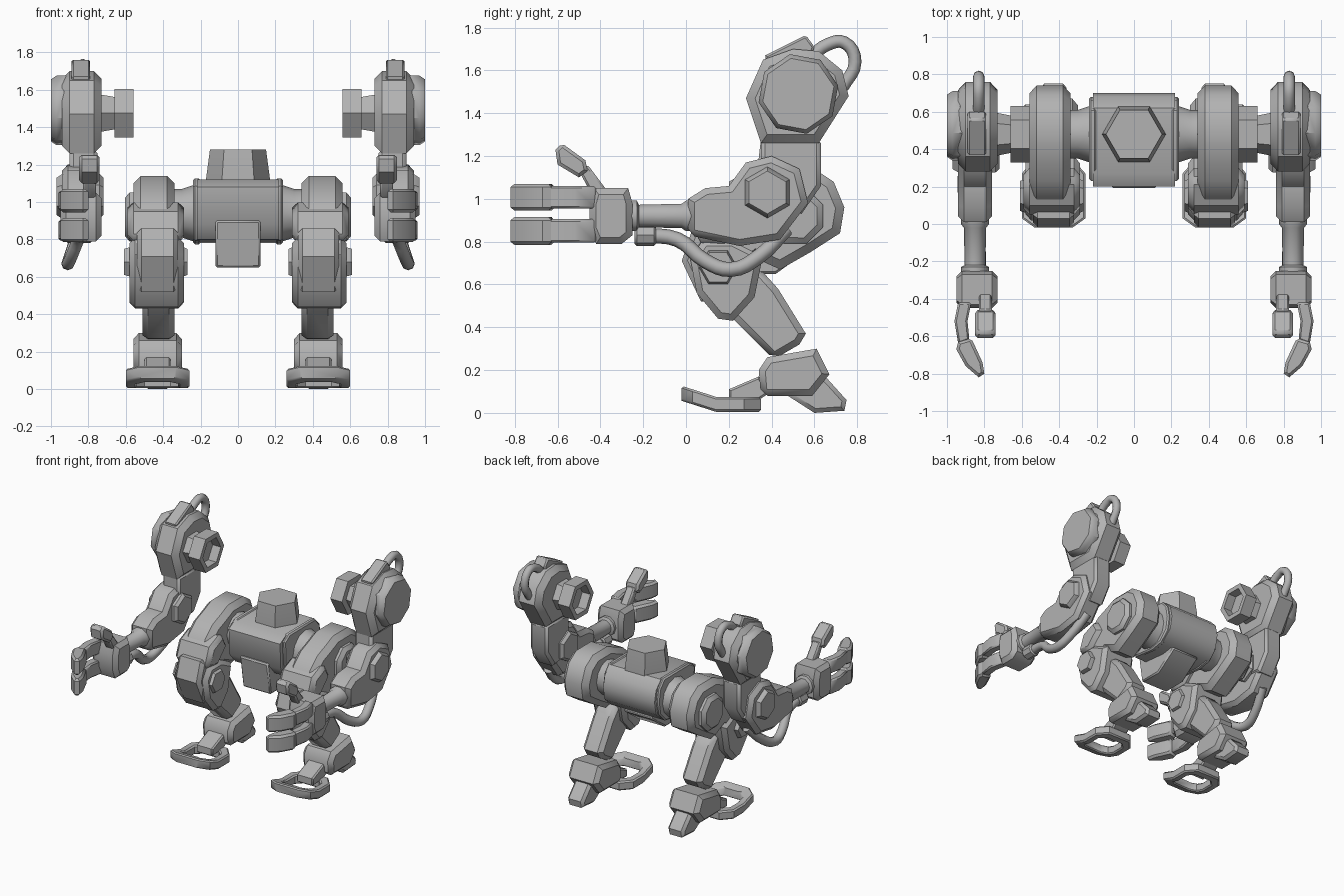
import bpy
import bmesh
import math
from mathutils import Vector

cube = bpy.data.objects.get("Cube")
if cube:
    bpy.data.objects.remove(cube, do_unlink=True)

grey = bpy.data.materials.new("plain_grey")
grey.use_nodes = True
grey.diffuse_color = (0.45, 0.45, 0.45, 1)
grey.node_tree.nodes["Principled BSDF"].inputs["Base Color"].default_value = grey.diffuse_color

UNIT = 0.01  # all sizes below are in hundredths


def place(axis, along, u, v):
    """Point at a distance along an axis, with two cross coordinates."""
    order = {"x": (along, u, v), "y": (u, along, v), "z": (u, v, along)}
    return Vector(order[axis]) * UNIT


def link(name, data, mirrored):
    data.materials.append(grey)
    part = bpy.data.objects.new(name, data)
    bpy.context.scene.collection.objects.link(part)
    if mirrored:
        part.modifiers.new("other_side", "MIRROR").use_axis[0] = True
    return part


def finish(name, bm, chamfer=0, mirrored=True):
    """Chamfer the rims, mark sharp edges and create the object."""
    bmesh.ops.recalc_face_normals(bm, faces=bm.faces)
    if chamfer:
        rims = [e for e in bm.edges if e.calc_face_angle(0) > math.radians(75)]
        bmesh.ops.bevel(bm, geom=rims, offset=chamfer * UNIT, segments=1,
                        affect="EDGES", clamp_overlap=True)
    for face in bm.faces:
        face.smooth = True
    for edge in bm.edges:
        edge.smooth = edge.calc_face_angle(0) < math.radians(40)
    mesh = bpy.data.meshes.new(name)
    bm.to_mesh(mesh)
    bm.free()
    return link(name, mesh, mirrored)


def loft(bm, rings, closed=False):
    """Join rings of points with quads, capping both ends unless closed."""
    loops = [[bm.verts.new(p) for p in ring] for ring in rings]
    pairs = list(zip(loops, loops[1:]))
    if closed:
        pairs.append((loops[-1], loops[0]))
    else:
        bm.faces.new(loops[0])
        bm.faces.new(loops[-1])
    for low, high in pairs:
        for i in range(len(low)):
            bm.faces.new((low[i - 1], low[i], high[i], high[i - 1]))


def slab(name, outline, start, end, axis="x", chamfer=2, mirrored=True):
    """Outline extruded along an axis."""
    bm = bmesh.new()
    loft(bm, [[place(axis, a, u, v) for u, v in outline] for a in (start, end)])
    return finish(name, bm, chamfer, mirrored)


def turned(name, centre, profile, sides=6, axis="x", turn=0, mirrored=True):
    """Faceted solid of revolution from (distance, radius) pairs."""
    bm = bmesh.new()
    angles = [math.radians(turn) + math.tau * i / sides for i in range(sides)]
    loft(bm, [[place(axis, a, centre[0] + r * math.cos(t), centre[1] + r * math.sin(t))
               for t in angles] for a, r in profile])
    return finish(name, bm, 0, mirrored)


def cable(name, points, radius):
    """Round tube through a smooth path."""
    curve = bpy.data.curves.new(name, "CURVE")
    curve.dimensions = "3D"
    curve.bevel_depth = radius * UNIT
    curve.bevel_resolution = 2
    curve.resolution_u = 4
    curve.use_fill_caps = True
    spline = curve.splines.new("BEZIER")
    spline.bezier_points.add(len(points) - 1)
    for knot, point in zip(spline.bezier_points, points):
        knot.co = Vector(point) * UNIT
        knot.handle_left_type = knot.handle_right_type = "AUTO"
    return link(name, curve, True)


# Torso: barrel body, end flanges, neck tower and belly block
body = [(20, 108), (27, 112), (62, 112), (68, 106), (70, 97), (68, 87), (60, 80), (48, 78), (28, 80), (21, 88)]
slab("torso_barrel", body, -22, 22, chamfer=0, mirrored=False)
flange = [(50 + (y - 50) * 0.9, 95 + (z - 95) * 1.04) for y, z in body]
slab("torso_flange", flange, 20, 24, chamfer=1)
turned("neck_tower", (0, 48), [(110, 17), (113, 17), (128, 15)], axis="z", mirrored=False)
belly = [(19, 90), (23, 65), (42, 65), (60, 78), (44, 92)]
slab("belly_block", belly, -12, 12, chamfer=1, mirrored=False)

# Hip and thigh
turned("hip_neck", (48, 94), [(18, 16), (24, 15), (30, 13), (36, 13)], sides=12)
thigh = [(33, 110), (42, 114), (60, 114), (69, 108), (74, 96), (72, 84), (58, 75),
         (44, 67), (33, 72), (22, 62), (8, 64), (5, 80), (14, 98), (23, 106)]
slab("thigh", thigh, 34, 56, chamfer=4)
turned("hip_cap", (51, 92), [(52, 14), (58, 14), (60.5, 11)], sides=8, turn=22)
guard = [(4, 80), (10, 95), (24, 101), (30, 90), (18, 78)]
slab("thigh_guard", guard, 29, 59, chamfer=3)

# Knee and shin
knee = [(2, 72), (5, 56), (15, 44), (22, 43), (32, 54), (36, 74), (22, 81), (8, 81)]
slab("knee_housing", knee, 29, 58, chamfer=3)
turned("knee_pin", (15, 68), [(27, 8), (29, 9), (58, 9), (61, 8)])
shield = [(-2, 71), (7, 52), (12, 52), (6, 72), (12, 86), (3, 86)]
slab("knee_shield", shield, 32, 54, chamfer=3)
shin = [(20, 46), (41, 25), (53, 32), (56, 37), (43, 58), (34, 68), (20, 60)]
slab("shin", shin, 34, 51, chamfer=3)

# Ankle, heel and open toe ring
ankle = [(34, 20), (38, 26), (61, 30), (67, 18), (59, 8), (35, 8)]
slab("ankle", ankle, 30, 56, chamfer=3)
heel = [(46, 9), (60, 18), (66, 16), (75, 6), (74, 1), (60, 0)]
slab("heel", heel, 36, 50, chamfer=2)
slab("toe_link", [(20, 11), (34, 17), (40, 10), (34, 6), (20, 5)], 36, 50, chamfer=1)


def toe_ring():
    outer = [(10, -2), (17, 3), (17, 14), (17, 27), (10, 35)]
    inner = [(7, 5), (11, 8), (11, 14), (11, 24), (7, 28)]
    sections = []
    for (a, b), (c, d) in zip(outer, inner):
        sections.append([(a, b, 0), (a, b, 7), (c, d, 7), (c, d, 0)])
    sections += [[(-x, y, z) for x, y, z in s] for s in reversed(sections)]
    bm = bmesh.new()
    loft(bm, [[Vector((43 + x, y, z + 0.5 + max(0, 14 - y) * 0.32)) * UNIT
               for x, y, z in s] for s in sections], closed=True)
    finish("toe_ring", bm, 1)


toe_ring()

# Shoulder with hollow inner socket, outer disc, top block and handle
shoulder = [(36, 165), (28, 147), (35, 126), (62, 126), (76, 148), (73, 160), (62, 169), (50, 170)]
slab("shoulder", shoulder, 73, 94, chamfer=4)
turned("shoulder_disc", (52.5, 149), [(92, 19), (97, 19), (100, 17)], sides=8, turn=12)
turned("shoulder_socket", (48, 147.5), [(76, 12), (66, 10), (66, 15), (56, 15), (56, 11), (63, 11)])
slab("shoulder_block", [(37, 167), (56, 176.5), (60, 171), (58, 165), (38, 161)], 79, 89, chamfer=1)
cable("shoulder_handle", [(83, 58, 166), (83, 66, 172), (83, 74, 173), (83, 79, 164), (83, 73, 152)], 3)

# Upper arm and elbow
upper = [(35, 128), (63, 128), (63, 106), (54, 93), (35, 95)]
slab("upper_arm", upper, 75, 90, chamfer=2)
forearm = [(1, 100), (9, 105), (20, 106), (28, 117), (40, 120), (53, 114), (57, 98), (44, 81), (25, 78), (1, 83)]
slab("forearm", forearm, 76, 94, chamfer=3)
turned("elbow_pin", (38, 103), [(72, 10), (74, 12), (94, 12), (97, 10)], turn=30)
turned("wrist_rod", (85, 92), [(-27, 7.5), (-23, 7.5), (-22, 5.5), (-2, 6), (0, 7.5), (3, 7.5)],
       sides=10, axis="y")

# Hand: palm, two fingers bending inwards and a raised thumb
palm = [(-43, 105), (-27, 105), (-25, 98), (-25, 83), (-30, 79), (-42, 79), (-45, 86), (-45, 98)]
slab("palm", palm, 73, 95, chamfer=3)
for label, low, high in (("upper", 94.5, 107), ("lower", 78.5, 91.5)):
    root = [(87, -42), (94, -42), (96, -52), (94, -64), (88, -62), (89, -52)]
    tip = [(87, -61), (94, -63), (95, -67), (90, -76), (83, -82), (80, -80), (81, -74)]
    slab(label + "_finger_root", root, low + 1, high - 1, axis="z", chamfer=1)
    slab(label + "_finger_tip", tip, low, high, axis="z", chamfer=1.5)
slab("thumb_root", [(-44, 102), (-50, 113), (-46, 116), (-37, 104)], 76, 83, chamfer=1)
slab("thumb_tip", [(-61, 123), (-58, 126), (-47, 118), (-46, 113), (-50, 110), (-60, 116)], 74, 85, chamfer=1.5)

# Hanging cable under the forearm with its plug
turned("cable_plug", (84, 83), [(-24, 4), (-23, 5), (-15, 5), (-14, 4)], sides=8, axis="y")
cable("forearm_cable", [(84, -20, 83), (85, -4, 81), (89, 9, 71), (91, 21, 67), (89, 34, 73), (85, 47, 86)], 3.5)
